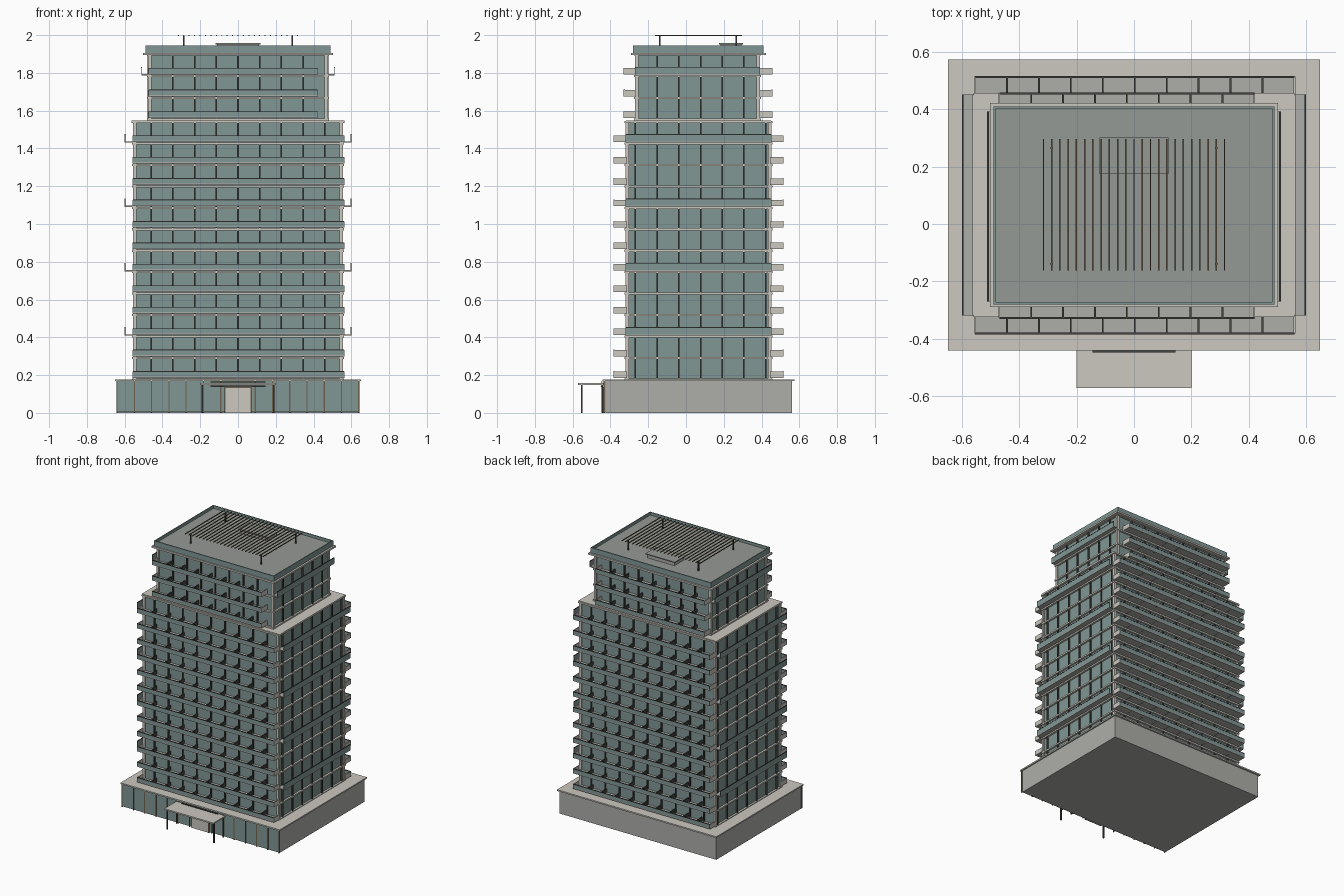
import bpy, bmesh

if "Cube" in bpy.data.objects:
    bpy.data.objects.remove(bpy.data.objects["Cube"])


def material(name, c):
    m = bpy.data.materials.new(name)
    m.diffuse_color = (*c, 1)
    m.use_nodes = True
    m.node_tree.nodes["Principled BSDF"].inputs["Base Color"].default_value = m.diffuse_color
    return m


GLASS = material("teal_glass", (0.22, 0.31, 0.30))
STONE = material("pale_stone", (0.60, 0.58, 0.53))
WALL = material("grey_wall", (0.42, 0.42, 0.40))
DARK = material("dark_metal", (0.06, 0.06, 0.055))
ROOF = material("roof_grey", (0.30, 0.32, 0.30))
BRONZE = material("bronze", (0.16, 0.12, 0.07))


def boxes(name, items, mat):
    """One object from a list of (x0, x1, y0, y1, z0, z1) boxes."""
    bm = bmesh.new()
    for x0, x1, y0, y1, z0, z1 in items:
        vs = bmesh.ops.create_cube(bm, size=1)["verts"]
        for v in vs:
            v.co.x = (x0 + x1) / 2 + v.co.x * (x1 - x0)
            v.co.y = (y0 + y1) / 2 + v.co.y * (y1 - y0)
            v.co.z = (z0 + z1) / 2 + v.co.z * (z1 - z0)
    me = bpy.data.meshes.new(name)
    bm.to_mesh(me)
    bm.free()
    ob = bpy.data.objects.new(name, me)
    bpy.context.collection.objects.link(ob)
    me.materials.append(mat)


def ybox(x0, x1, ya, yb, z0, z1):
    return (x0, x1, min(ya, yb), max(ya, yb), z0, z1)


def xbox(xa, xb, y0, y1, z0, z1):
    return (min(xa, xb), max(xa, xb), y0, y1, z0, z1)


def tower(tag, hx, y0, y1, z0, pitch, floors, bal_x, bays, bal_y, side_floors):
    """Glazed block with floor slabs, mullions, corner columns and balconies."""
    top = z0 + pitch * floors
    g = 0.014
    boxes(tag + "_glazing", [(-hx + g, hx - g, y0 + g, y1 - g, z0, top - .005)], GLASS)
    boxes(tag + "_floor_slabs", [(-hx, hx, y0, y1, z0 + pitch * i - .008, z0 + pitch * i + .003)
                                 for i in range(floors + 1)], STONE)
    # corner columns
    boxes(tag + "_corner_columns", [(s * (hx - .014) - .009, s * (hx - .014) + .009, y - .009, y + .009, z0, top)
                                    for s in (-1, 1) for y in (y0 + .014, y1 - .014)], STONE)
    # mullions on all four sides
    mull = []
    n = int((hx - .03) / .115)
    for i in range(-n, n + 1):
        x = i * .115
        mull += [(x - .004, x + .004, y0 + .004, y0 + .02, z0, top),
                 (x - .004, x + .004, y1 - .02, y1 - .004, z0, top)]
    for i in range(7):
        y = -.268 + .115 * i
        if y0 + .02 < y < y1 - .02:
            mull += [xbox(s * (hx - .004), s * (hx - .02), y - .004, y + .004, z0, top) for s in (-1, 1)]
    boxes(tag + "_mullions", mull, DARK)
    # balconies front and back
    slab, ends, glass, rails, div = [], [], [], [], []
    bx0, bx1 = bal_x
    w = (bx1 - bx0) / bays
    for i in range(floors):
        z = z0 + pitch * i + .006
        for inner, outer, s in ((y0 + .012, bal_y[0], 1), (y1 - .012, bal_y[1], -1)):
            slab.append(ybox(bx0, bx1, inner, outer, z, z + .007))
            glass.append(ybox(bx0, bx1, outer, outer + s * .004, z, z + .032))
            rails.append(ybox(bx0, bx1, outer - s * .001, outer + s * .006, z + .031, z + .035))
            for k in range(bays + 1):
                x = bx0 + w * k
                t = .003
                (ends if k in (0, bays) else div).append(
                    ybox(x - t, x + t, inner, outer + s * .001, z, z + .034))
        # long side balconies on some floors
        if i in side_floors:
            for s in (-1, 1):
                o = s * (hx + (.04 if hx > .5 else .03))
                slab.append(xbox(s * (hx - .01), o, y0 + .005, y1 - .005, z - .004, z + .003))
                glass.append(xbox(o, o - s * .004, y0 + .005, y1 - .005, z - .004, z + .038))
                rails.append(xbox(o + s * .001, o - s * .005, y0 + .005, y1 - .005, z + .037, z + .041))
    boxes(tag + "_balcony_slabs", slab, WALL)
    boxes(tag + "_balcony_ends", ends, STONE)
    boxes(tag + "_balcony_glass", glass, GLASS)
    boxes(tag + "_balcony_rails", rails, DARK)
    boxes(tag + "_balcony_dividers", div, DARK)


# podium
boxes("podium_walls", [(-.64, .64, -.425, .562, 0, .168)], WALL)
boxes("podium_slab", [(-.65, .65, -.442, .575, .168, .178)], STONE)
boxes("podium_front_glass", [(-.638, .638, -.434, -.424, .004, .168)], GLASS)
boxes("podium_front_mullions", [(-.64 + .0914 * i - .003, -.64 + .0914 * i + .003, -.438, -.43, 0, .168)
                                for i in range(15) if i != 7], BRONZE)
# entrance
boxes("entrance_door", [(-.066, .066, -.44, -.43, 0, .132)], STONE)
boxes("entrance_frame", [(-.072, -.066, -.442, -.43, 0, .138), (.066, .072, -.442, -.43, 0, .138),
                         (-.072, .072, -.442, -.43, .132, .138)], BRONZE)
boxes("entrance_canopy", [(-.2, .2, -.573, -.43, .148, .158)], STONE)
boxes("canopy_posts", [(s * .19 - .004, s * .19 + .004, y - .004, y + .004, 0, .148)
                       for s in (-1, 1) for y in (-.552, -.443)], DARK)
boxes("canopy_trim", [(-.145, .145, -.449, -.442, .136, .146), (-.145, .145, -.449, -.442, .16, .166)], DARK)

# tower blocks
tower("main", .56, -.325, .457, .18, .1135, 12, (-.555, .56), 10, (-.384, .516), (2, 5, 8, 11))
tower("upper", .482, -.275, .397, 1.555, .115, 3, (-.47, .42), 8, (-.33, .458), (2,))
boxes("setback_terrace", [(-.563, .563, -.318, .45, 1.535, 1.548)], STONE)

# roof
boxes("roof_slab", [(-.503, .503, -.29, .423, 1.894, 1.906)], STONE)
boxes("roof_deck", [(-.485, .485, -.275, .405, 1.906, 1.925)], ROOF)
boxes("roof_parapet", [(-.49, .49, -.281, -.273, 1.906, 1.945), (-.49, .49, .403, .411, 1.906, 1.945),
                       (-.49, -.482, -.281, .411, 1.906, 1.945), (.482, .49, -.281, .411, 1.906, 1.945)], GLASS)
boxes("roof_plant_box", [(-.11, .11, .183, .293, 1.925, 1.951)], WALL)
boxes("roof_plant_lid", [(-.12, .12, .175, .302, 1.951, 1.958)], ROOF)

# pergola
boxes("pergola_slats", [(-.316 + .02873 * i - .0025, -.316 + .02873 * i + .0025, -.163, .297, 1.994, 2.0)
                        for i in range(23)], BRONZE)
boxes("pergola_posts", [(s * .287 - .004, s * .287 + .004, y - .004, y + .004, 1.92, 1.997)
                        for s in (-1, 1) for y in (-.14, .265)], DARK)
